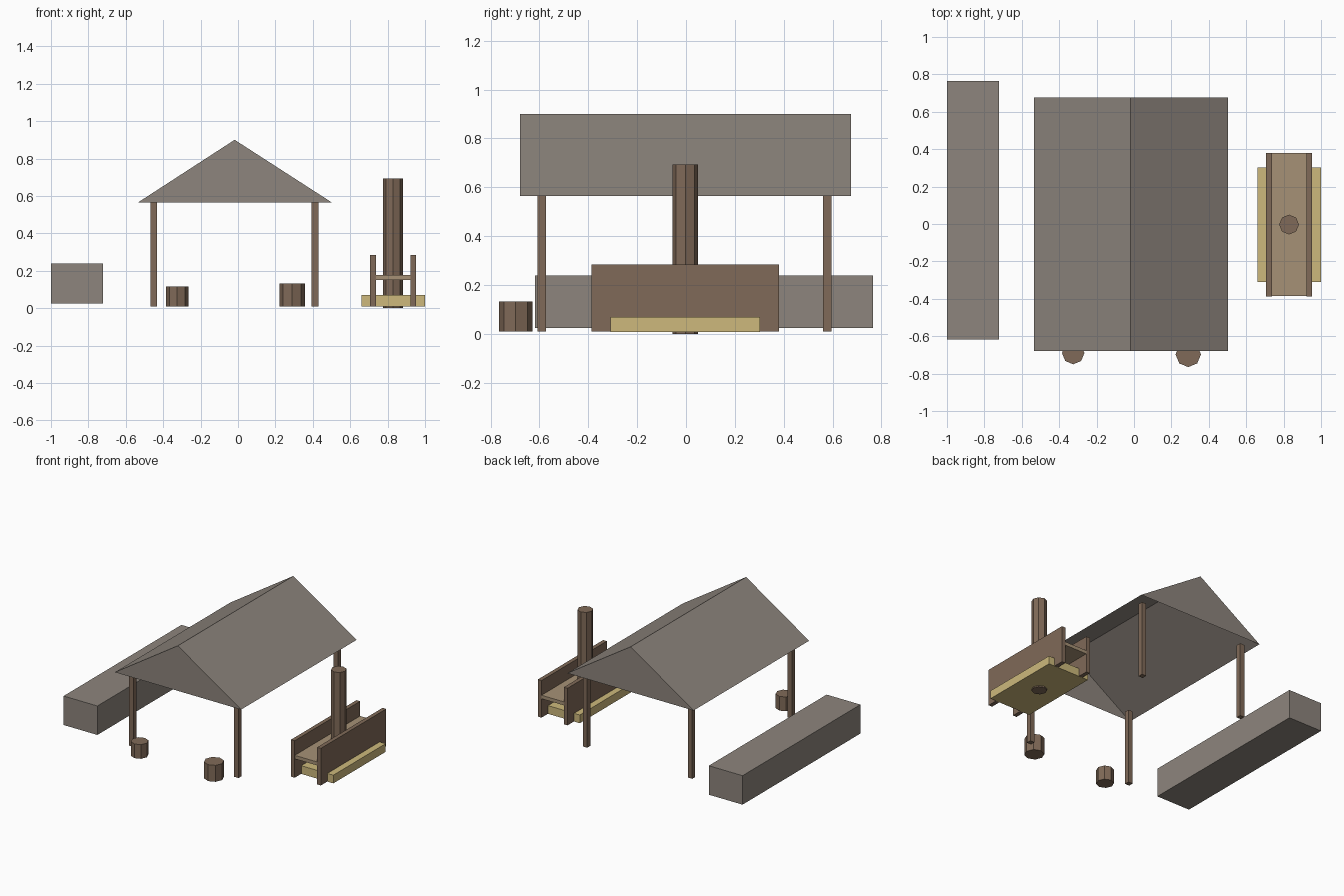
import bpy

if "Cube" in bpy.data.objects:
    bpy.data.objects.remove(bpy.data.objects["Cube"])


def material(name, r, g, b):
    """Flat colour given as 0-255 sRGB, stored as linear."""
    m = bpy.data.materials.new(name)
    lin = [(c / 255 / 12.92) if c < 11 else ((c / 255 + 0.055) / 1.055) ** 2.4 for c in (r, g, b)]
    m.diffuse_color = (*lin, 1)
    m.use_nodes = True
    m.node_tree.nodes["Principled BSDF"].inputs["Base Color"].default_value = m.diffuse_color
    return m


STONE = material("grey slate", 141, 133, 125)
WOOD = material("brown wood", 128, 106, 88)
PLANK = material("light wood", 166, 145, 118)
STRAW = material("straw yellow", 205, 185, 124)


def mesh_object(name, verts, faces, mat):
    me = bpy.data.meshes.new(name)
    me.from_pydata(verts, [], faces)
    me.materials.append(mat)
    ob = bpy.data.objects.new(name, me)
    bpy.context.collection.objects.link(ob)
    return ob


def box(name, x, y, z, mat):
    """Box from (min, max) ranges on each axis."""
    verts = [(a, b, c) for a in x for b in y for c in z]
    faces = [(0, 1, 3, 2), (4, 6, 7, 5), (0, 4, 5, 1),
             (2, 3, 7, 6), (0, 2, 6, 4), (1, 5, 7, 3)]
    return mesh_object(name, verts, faces, mat)


def log(name, x, y, r, z0, z1, mat):
    """Upright eight-sided log."""
    bpy.ops.mesh.primitive_cylinder_add(vertices=8, radius=r, depth=z1 - z0,
                                        location=(x, y, (z0 + z1) / 2))
    ob = bpy.context.object
    ob.name = name
    ob.data.materials.append(mat)
    return ob


# Gabled roof: a thin shell with closed gables, open underneath
X0, XM, X1, Y0, Y1, ZE, ZR = -0.535, -0.018, 0.502, -0.68, 0.675, 0.565, 0.90
mesh_object("roof",
            [(X0, Y0, ZE), (XM, Y0, ZR), (X1, Y0, ZE),
             (X0, Y1, ZE), (XM, Y1, ZR), (X1, Y1, ZE)],
            [(0, 2, 1), (3, 4, 5), (0, 1, 4, 3), (1, 2, 5, 4)], STONE)

# Four square roof posts
for side, px in (("left", -0.45), ("right", 0.412)):
    for end, py in (("front", -0.59), ("back", 0.578)):
        box(f"{end}_{side}_post", (px - 0.018, px + 0.018),
            (py - 0.018, py + 0.018), (0.01, 0.57), WOOD)

# Long stone block
box("stone_block", (-1.0, -0.723), (-0.617, 0.765), (0.025, 0.24), STONE)

# Log stools in front
log("left_stool", -0.325, -0.69, 0.06, 0.01, 0.115, WOOD)
log("right_stool", 0.29, -0.697, 0.068, 0.01, 0.132, WOOD)

# Feeding rack: two side boards, shelf, straw bed and central pole
for side, bx in (("left", 0.722), ("right", 0.936)):
    box(f"rack_{side}_board", (bx - 0.015, bx + 0.015), (-0.387, 0.38), (0.01, 0.285), WOOD)
box("rack_shelf", (0.73, 0.928), (-0.386, 0.379), (0.15, 0.176), PLANK)
box("straw_bed", (0.66, 1.0), (-0.31, 0.303), (0.009, 0.07), STRAW)
log("rack_pole", 0.829, -0.003, 0.053, 0.0, 0.693, WOOD)
